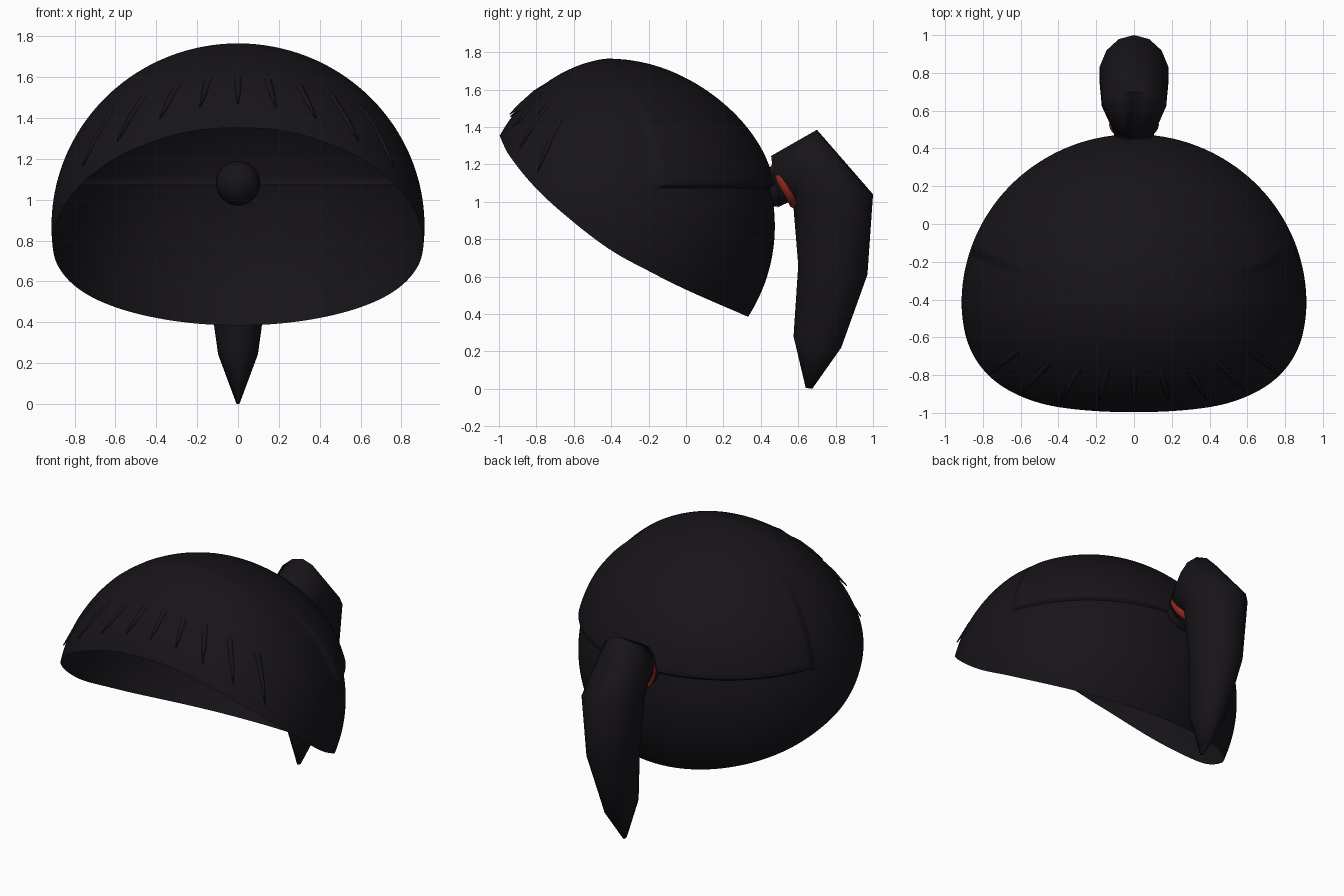
import bpy, bmesh, math
from mathutils import Vector

if "Cube" in bpy.data.objects:
    bpy.data.objects.remove(bpy.data.objects["Cube"])


def material(name, rgb):
    m = bpy.data.materials.new(name)
    m.diffuse_color = (*rgb, 1)
    m.use_nodes = True
    m.node_tree.nodes["Principled BSDF"].inputs["Base Color"].default_value = m.diffuse_color
    return m


HAIR = material("dark_hair", (0.0085, 0.007, 0.0095))
RED = material("red_tie", (0.26, 0.02, 0.012))
C = Vector((0, -0.42, 0.87))


def finish(name, bm, mat, angle=40):
    bmesh.ops.remove_doubles(bm, verts=bm.verts, dist=1e-5)
    bmesh.ops.recalc_face_normals(bm, faces=bm.faces)
    me = bpy.data.meshes.new(name)
    bm.to_mesh(me)
    bm.free()
    ob = bpy.data.objects.new(name, me)
    bpy.context.collection.objects.link(ob)
    me.materials.append(mat)
    bpy.ops.object.select_all(action='DESELECT')
    ob.select_set(True)
    bpy.context.view_layer.objects.active = ob
    bpy.ops.object.shade_smooth_by_angle(angle=math.radians(angle))
    return ob


def curve_at(t, table):
    """Smooth (cubic) interpolation, straight beyond both ends."""
    n = len(table)

    def slope(i):
        a, b = table[max(i - 1, 0)], table[min(i + 1, n - 1)]
        return (b[1] - a[1]) / (b[0] - a[0])
    for i in (0, n - 1):
        if (t < table[0][0] and i == 0) or (t > table[-1][0] and i):
            return table[i][1] + slope(i) * (t - table[i][0])
    i = next(k for k in range(n - 1) if t <= table[k + 1][0])
    (a, fa), (b, fb) = table[i], table[i + 1]
    h = b - a
    u = (t - a) / h
    return ((2 * u**3 - 3 * u**2 + 1) * fa + (3 * u**2 - 2 * u**3) * fb
            + h * ((u**3 - 2 * u**2 + u) * slope(i) + (u**3 - u**2) * slope(i + 1)))


def smooth(t):
    t = max(0, min(1, t))
    return t * t * (3 - 2 * t)


def skin(bm, rings, caps=True):
    vs = [[bm.verts.new(p) for p in r] for r in rings]
    n = len(vs[0])
    for a, b in zip(vs, vs[1:]):
        for i in range(n):
            j = (i + 1) % n
            bm.faces.new((a[i], a[j], b[j], b[i]))
    if caps:
        bm.faces.new(vs[0])
        bm.faces.new(vs[-1])
    return vs


# Hair cap: sphere flattened at the front, cut along a slanting rim
def on_dome(d, lift=0):
    d = d.normalized()
    r = 0.895 - 0.2 * max(0, -d.y) ** 1.25 * (1 - 0.85 * d.x * d.x) + lift
    return C + Vector((d.x * 1.02, d.y, d.z)) * r


def dome(phi, th, lift=0):
    return on_dome(Vector((math.sin(th) * math.cos(phi), math.sin(th) * math.sin(phi), math.cos(th))), lift)


RIM = [(-1, 1.36), (-0.95, 1.255), (-0.8, 1.07), (-0.6, 0.89), (-0.4, 0.74),
       (-0.2, 0.63), (0, 0.53), (0.32, 0.39)]
EDGE = [(1.1, -0.17), (1.3, -0.2), (1.5, -0.26), (1.65, -0.32)]
LEDGE = 1.09


def solve(f):
    lo, hi = 0, 2.5
    for _ in range(26):
        mid = (lo + hi) / 2
        lo, hi = (mid, hi) if f(mid) > 0 else (lo, mid)
    return lo


def height_over_rim(p):
    return p.z - curve_at(p.y, RIM)


def flap_lift(p):
    behind = smooth((p.y - curve_at(p.z, EDGE)) / 0.035)
    return 0.028 * behind * (1 - smooth((p.z - 1.2) / 0.5))


COLS, UPPER, LOWER = 240, 40, 18
columns = []
for i in range(COLS):
    phi = 2 * math.pi * i / COLS
    rim = solve(lambda t: height_over_rim(dome(phi, t)))
    led = min(solve(lambda t: dome(phi, t).z - LEDGE), 0.85 * rim)
    col = []
    for k in range(1, UPPER + 1):
        th = led * k / UPPER
        col.append(dome(phi, th, flap_lift(dome(phi, th))))
    # rounded lip under the flap
    lip = flap_lift(dome(phi, led))
    col.append(dome(phi, led + 0.012, lip * 0.8))
    for k in range(LOWER + 1):
        th = led + 0.02 + (rim - led - 0.02) * k / LOWER
        col.append(dome(phi, th))
    columns.append(col)
bm = bmesh.new()
rows = skin(bm, list(zip(*columns)), caps=False)
pole = bm.verts.new(dome(0, 0))
for i in range(COLS):
    bm.faces.new((pole, rows[0][i], rows[0][(i + 1) % COLS]))
finish("hair_cap", bm, HAIR, 60)


# Fringe strands: thin tapering spikes emerging from the cap
def strand(name, start, tip):
    s, t = Vector(start), Vector(tip)
    bm = bmesh.new()
    rings = []
    for u, r, lift in ((0, 0.03, -0.03), (0.3, 0.023, -0.014), (0.65, 0.013, 0), (1, 0.003, 0.018)):
        d = s.lerp(t, u) - C
        p = on_dome(d, lift)
        n = d.normalized()
        side = (t - s).normalized().cross(n).normalized()
        rings.append([p + (side * math.cos(a) + n * math.sin(a)) * r
                      for a in (2 * math.pi * k / 8 for k in range(8))])
    skin(bm, rings)
    finish(name, bm, HAIR, 60)


STRANDS = [((0, -0.75, 1.64), (0, -0.94, 1.465)),
           ((0.13, -0.74, 1.63), (0.18, -0.93, 1.445)),
           ((0.26, -0.72, 1.61), (0.37, -0.92, 1.39)),
           ((0.40, -0.69, 1.58), (0.58, -0.89, 1.29)),
           ((0.55, -0.63, 1.52), (0.76, -0.80, 1.165))]
for i, (s, t) in enumerate(STRANDS):
    for sx in ((1, -1) if i else (1,)):
        strand(f"fringe_strand_{i}_{'r' if sx > 0 else 'l'}",
               (s[0] * sx, s[1], s[2]), (t[0] * sx, t[1], t[2]))

# Ponytail: rings given by outer point, inner point and half width
TAIL = [((0.455, 1.245), (0.49, 0.97), 0.105),
        ((0.70, 1.385), (0.575, 1.01), 0.175),
        ((1.0, 1.04), (0.573, 0.99), 0.186),
        ((0.97, 0.61), (0.60, 0.66), 0.155),
        ((0.83, 0.22), (0.575, 0.28), 0.1),
        ((0.675, 0.0), (0.64, 0.005), 0.008)]
rings = []
for o, n, w in TAIL:
    o, n = Vector((0, *o)), Vector((0, *n))
    rings.append([(o + n) / 2 + (o - n) / 2 * math.cos(a) + Vector((w * math.sin(a), 0, 0))
                  for a in (2 * math.pi * k / 14 for k in range(14))])
bm = bmesh.new()
skin(bm, rings)
finish("ponytail", bm, HAIR, 75)

# Rounded root of the ponytail, seen inside the cap
bm = bmesh.new()
bmesh.ops.create_uvsphere(bm, u_segments=24, v_segments=14, radius=0.108)
bmesh.ops.translate(bm, verts=bm.verts, vec=(0, 0.46, 1.08))
finish("ponytail_root", bm, HAIR)

# Hair tie around the root, mostly sunk into the hair
bpy.ops.mesh.primitive_torus_add(major_radius=0.108, minor_radius=0.024, major_segments=32,
                                 minor_segments=10, location=(0, 0.525, 1.085),
                                 rotation=(math.radians(-62), 0, 0))
tie = bpy.context.object
tie.name = "hair_tie"
tie.data.materials.append(RED)
bpy.ops.object.shade_smooth_by_angle(angle=math.radians(60))
